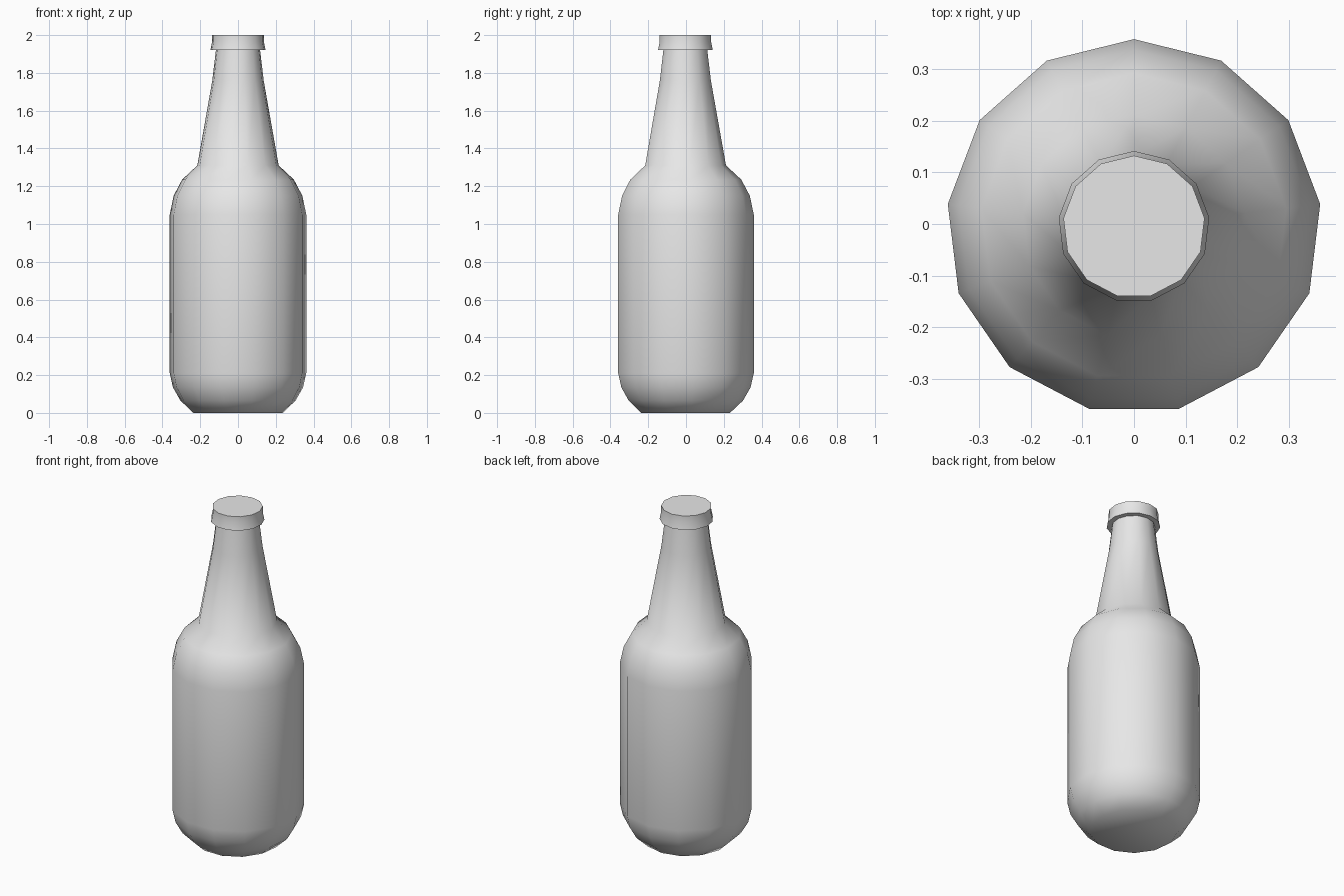
import bpy
import math

default_cube = bpy.data.objects.get("Cube")
if default_cube:
    bpy.data.objects.remove(default_cube, do_unlink=True)

SIDES = 13
BODY_RADIUS = 0.364
# An odd-sided ring is lopsided, so shift the axis to centre the outline
AXIS_Y = -BODY_RADIUS * (1 - math.cos(math.pi / SIDES)) / 2

grey = bpy.data.materials.new("light_grey")
grey.use_nodes = True
grey.diffuse_color = (0.8, 0.8, 0.8, 1)
grey.node_tree.nodes["Principled BSDF"].inputs["Base Color"].default_value = (0.8, 0.8, 0.8, 1)


def lathe(name, profile):
    """Turn a (radius, height) profile into a closed solid with flat ends."""
    verts = []
    for r, z in profile:
        for i in range(SIDES):
            a = math.pi / 2 + math.tau * i / SIDES
            verts.append((r * math.cos(a), AXIS_Y + r * math.sin(a), z))
    faces = [tuple(reversed(range(SIDES)))]
    for k in range(len(profile) - 1):
        low, high = k * SIDES, (k + 1) * SIDES
        for i in range(SIDES):
            j = (i + 1) % SIDES
            faces.append((low + i, low + j, high + j, high + i))
    last = (len(profile) - 1) * SIDES
    faces.append(tuple(range(last, last + SIDES)))

    mesh = bpy.data.meshes.new(name)
    mesh.from_pydata(verts, [], faces)
    mesh.materials.append(grey)
    obj = bpy.data.objects.new(name, mesh)
    bpy.context.collection.objects.link(obj)
    bpy.ops.object.select_all(action="DESELECT")
    obj.select_set(True)
    bpy.context.view_layer.objects.active = obj
    bpy.ops.object.shade_smooth_by_angle(angle=math.radians(45))
    return obj


# Rounded base, straight body, shoulder, tapered neck, flared cap and flat top
lathe("bottle", [
    (0.238, 0), (0.307, 0.065), (0.347, 0.135), (BODY_RADIUS, 0.21),
    (BODY_RADIUS, 1.05), (0.343, 1.15), (0.298, 1.235), (0.217, 1.31),
    (0.137, 1.76), (0.118, 1.92),
    (0.147, 1.92), (0.138, 1.965), (0.138, 2.0),
])
